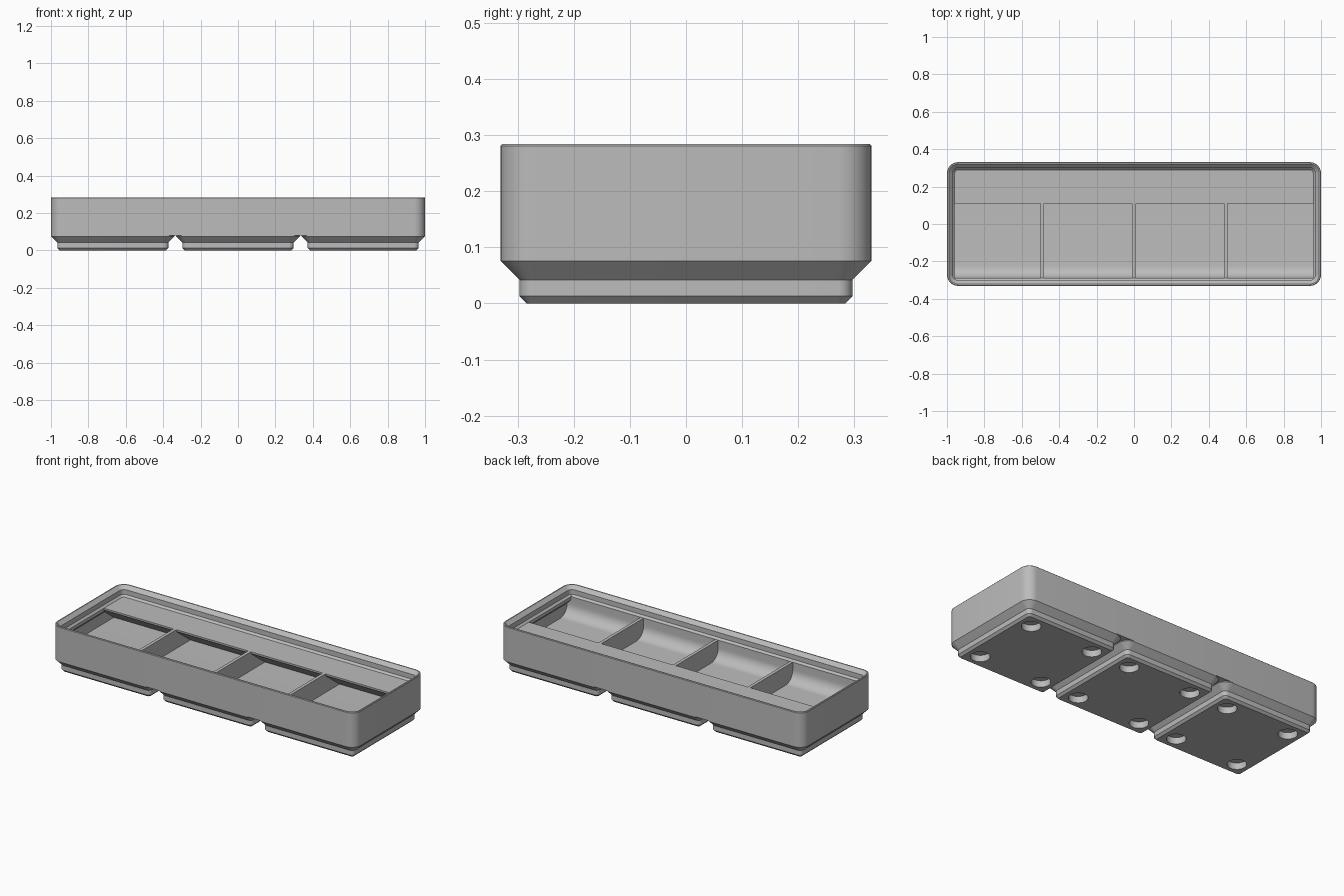
import bpy, bmesh
from math import sin, cos, pi, radians, tan

MM = 2 / 125.5                      # model is laid out on a millimetre grid
HALF_X, HALF_Y = 62.75, 20.75       # outer half sizes
FLOOR, RIM = 7.0, 14.0              # compartment floor and divider top

if "Cube" in bpy.data.objects:
    bpy.data.objects.remove(bpy.data.objects["Cube"])

grey = bpy.data.materials.new("plain grey")
grey.use_nodes = True
grey.diffuse_color = (0.5, 0.5, 0.5, 1)
grey.node_tree.nodes["Principled BSDF"].inputs["Base Color"].default_value = (0.5, 0.5, 0.5, 1)


def loft(name, rings):
    """Closed solid through rings of equal point count, given in millimetres."""
    bm = bmesh.new()
    loops = [[bm.verts.new([c * MM for c in p]) for p in ring] for ring in rings]
    n = len(loops[0])
    for a, b in zip(loops, loops[1:]):
        for i in range(n):
            j = (i + 1) % n
            bm.faces.new((a[i], a[j], b[j], b[i]))
    bm.faces.new(loops[0][::-1])
    bm.faces.new(loops[-1])
    bmesh.ops.recalc_face_normals(bm, faces=bm.faces)
    mesh = bpy.data.meshes.new(name)
    bm.to_mesh(mesh)
    bm.free()
    ob = bpy.data.objects.new(name, mesh)
    bpy.context.collection.objects.link(ob)
    mesh.materials.append(grey)
    return ob


def rounded(hx, hy, r, z, cx=0, steps=8):
    """Ring of a rounded rectangle."""
    pts = []
    for k, (sx, sy) in enumerate(((1, 1), (-1, 1), (-1, -1), (1, -1))):
        for i in range(steps + 1):
            a = (k + i / steps) * pi / 2
            pts.append((cx + sx * (hx - r) + r * cos(a), sy * (hy - r) + r * sin(a), z))
    return pts


def cut(target, cutters):
    """Subtract each cutter from the target, then discard it."""
    bpy.context.view_layer.objects.active = target
    for c in cutters:
        c.hide_render = True
        mod = target.modifiers.new("cut", "BOOLEAN")
        mod.operation, mod.solver, mod.object = "DIFFERENCE", "EXACT", c
        bpy.ops.object.modifier_apply(modifier=mod.name)
        bpy.data.objects.remove(c)


def smooth(ob):
    bpy.ops.object.select_all(action="DESELECT")
    ob.select_set(True)
    bpy.context.view_layer.objects.active = ob
    bpy.ops.object.shade_smooth_by_angle(angle=radians(30))


# Bin body: outer wall, then the stacking lip stepping down inside
wall = [(0, 5), (0, 17.6), (0.2, 17.8), (0.6, 17.8), (1.9, 16.5), (1.9, 14.7), (2.6, RIM)]
body = loft("bin_body", [rounded(HALF_X - d, HALF_Y - d, 3.75 - d, z) for d, z in wall])

# Compartment section: scoop at the front, sloped shelf support at the back
front, shelf, r = 2.6 - HALF_Y, 6.8, 4.2
section = [(front, RIM + 0.5)]
for i in range(11):
    a = i / 10 * pi / 2
    section.append((front + r - r * cos(a), FLOOR + r - r * sin(a)))
slope = tan(radians(36))
section += [(shelf + (RIM - 1 - FLOOR) / slope, FLOOR), (shelf + 0.2, RIM - 0.9),
            (shelf, RIM - 0.6), (shelf, RIM + 0.5)]

# Four compartments separated by thin dividers
edge, gap = HALF_X - 0.95, 1.2
inner = HALF_X - 2.6
divider = 30.8
spans = [(-edge, -divider - gap / 2), (-divider + gap / 2, -gap / 2),
         (gap / 2, divider - gap / 2), (divider + gap / 2, edge)]
cutters = [loft("compartment_cutter", [[(x, y, z) for y, z in section] for x in span])
           for span in spans]

# The end walls keep a sloped support under the lip
for cutter, side in ((cutters[0], -1), (cutters[3], 1)):
    wedge = [(inner, RIM + 2), (inner, RIM - 1.2), (edge + 1, RIM - 3.85), (edge + 1, RIM + 2)]
    support = loft("lip_support", [[(side * x, y, z) for x, z in wedge] for y in (-25, 25)])
    cut(cutter, [support])
cut(body, cutters)
smooth(body)

# Three stepped feet with four round pockets each
foot_profile = [(2.95, 0.8, 0), (2.15, 1.6, 0.8), (2.15, 1.6, 2.6), (0, 3.75, 4.75), (0, 3.75, 5)]
for name, cx in (("right_foot", -42), ("middle_foot", 0), ("left_foot", 42)):
    foot = loft(name, [rounded(HALF_Y - d, HALF_Y - d, r, z, cx) for d, r, z in foot_profile])
    holes = []
    for sx in (-13, 13):
        for sy in (-13, 13):
            holes.append(loft("pocket_cutter", [
                [(cx + sx + 3.25 * cos(i * pi / 16), sy + 3.25 * sin(i * pi / 16), z)
                 for i in range(32)] for z in (-1, 2.4)]))
    cut(foot, holes)
    smooth(foot)
